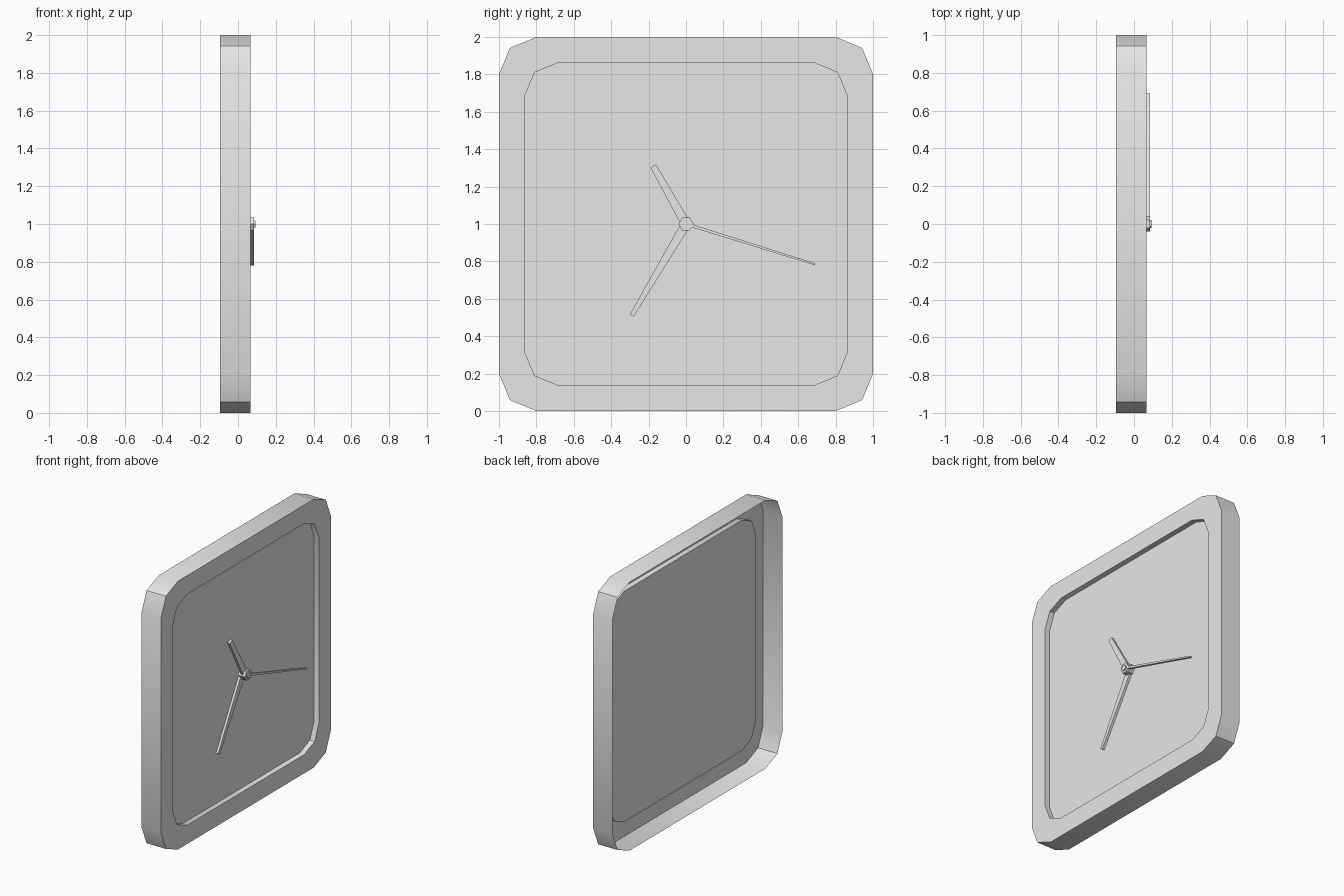
import bpy
import bmesh
from math import sin, cos, pi
from mathutils import Vector

cube = bpy.data.objects.get("Cube")
if cube:
    bpy.data.objects.remove(cube, do_unlink=True)

grey = bpy.data.materials.new("plain_grey")
grey.use_nodes = True
COLOUR = (0.8, 0.8, 0.8, 1)
grey.diffuse_color = COLOUR
grey.node_tree.nodes["Principled BSDF"].inputs["Base Color"].default_value = COLOUR

CENTRE = Vector((0, 0, 1))
BACK, FRONT, DIAL = -0.095, 0.065, 0.025


def rounded_square(half, radius, steps=2):
    """Outline in the y-z plane, anticlockwise seen from +x."""
    points = []
    for corner in range(4):
        for s in range(steps + 1):
            a = (corner + s / steps) * pi / 2
            mid = (corner + 0.5) * pi / 2
            k = (half - radius) * 2 ** 0.5
            points.append((k * cos(mid) + radius * cos(a), k * sin(mid) + radius * sin(a)))
    return points


def polygon(radius, sides):
    return [(radius * cos(2 * pi * i / sides), radius * sin(2 * pi * i / sides)) for i in range(sides)]


def build(name, rings, cap_start=False, cap_end=False):
    """Skin a series of (outline, x) rings."""
    bm = bmesh.new()
    loops = [[bm.verts.new(CENTRE + Vector((x, y, z))) for y, z in outline] for outline, x in rings]
    for a, b in zip(loops, loops[1:]):
        for i in range(len(a)):
            j = (i + 1) % len(a)
            bm.faces.new((a[i], a[j], b[j], b[i]))
    if cap_start:
        bm.faces.new(loops[0][::-1])
    if cap_end:
        bm.faces.new(loops[-1])
    mesh = bpy.data.meshes.new(name)
    bm.to_mesh(mesh)
    bm.free()
    mesh.materials.append(grey)
    obj = bpy.data.objects.new(name, mesh)
    bpy.context.collection.objects.link(obj)
    return obj


def hand(name, tip, root_width, tip_width, x0, x1):
    """Tapered bar from the centre to its tip, with a hexagonal hub."""
    tip = Vector(tip)
    side = Vector((-tip.y, tip.x)).normalized()
    outline = [-side * root_width / 2, tip - side * tip_width / 2,
               tip + side * tip_width / 2, side * root_width / 2]
    build(name, [(outline, x0), (outline, x1)], True, True)
    hub = polygon(0.04, 6)
    build(name + "_hub", [(hub, x0), (hub, x1)], True, True)


# Case: open-backed shell with a front rim stepping in to the dial
outer = rounded_square(1.0, 0.2)
inner = rounded_square(0.86, 0.17)
case = build("case", [(outer, BACK), (outer, FRONT), (inner, FRONT), (inner, DIAL)])
bpy.ops.object.select_all(action="DESELECT")
case.select_set(True)
bpy.context.view_layer.objects.active = case
bpy.ops.object.shade_smooth_by_angle(angle=pi / 6)

# Dial
build("dial", [(inner, DIAL)], cap_end=True)

# Hands, stacked outwards from the dial
hand("minute_hand", (-0.29, -0.49), 0.05, 0.024, 0.028, 0.046)
hand("hour_hand", (-0.175, 0.31), 0.05, 0.034, 0.047, 0.065)
hand("second_hand", (0.69, -0.215), 0.016, 0.01, 0.067, 0.085)

# Centre pin
pin = polygon(0.022, 6)
build("centre_pin", [(pin, DIAL), (pin, 0.092)], cap_end=True)
